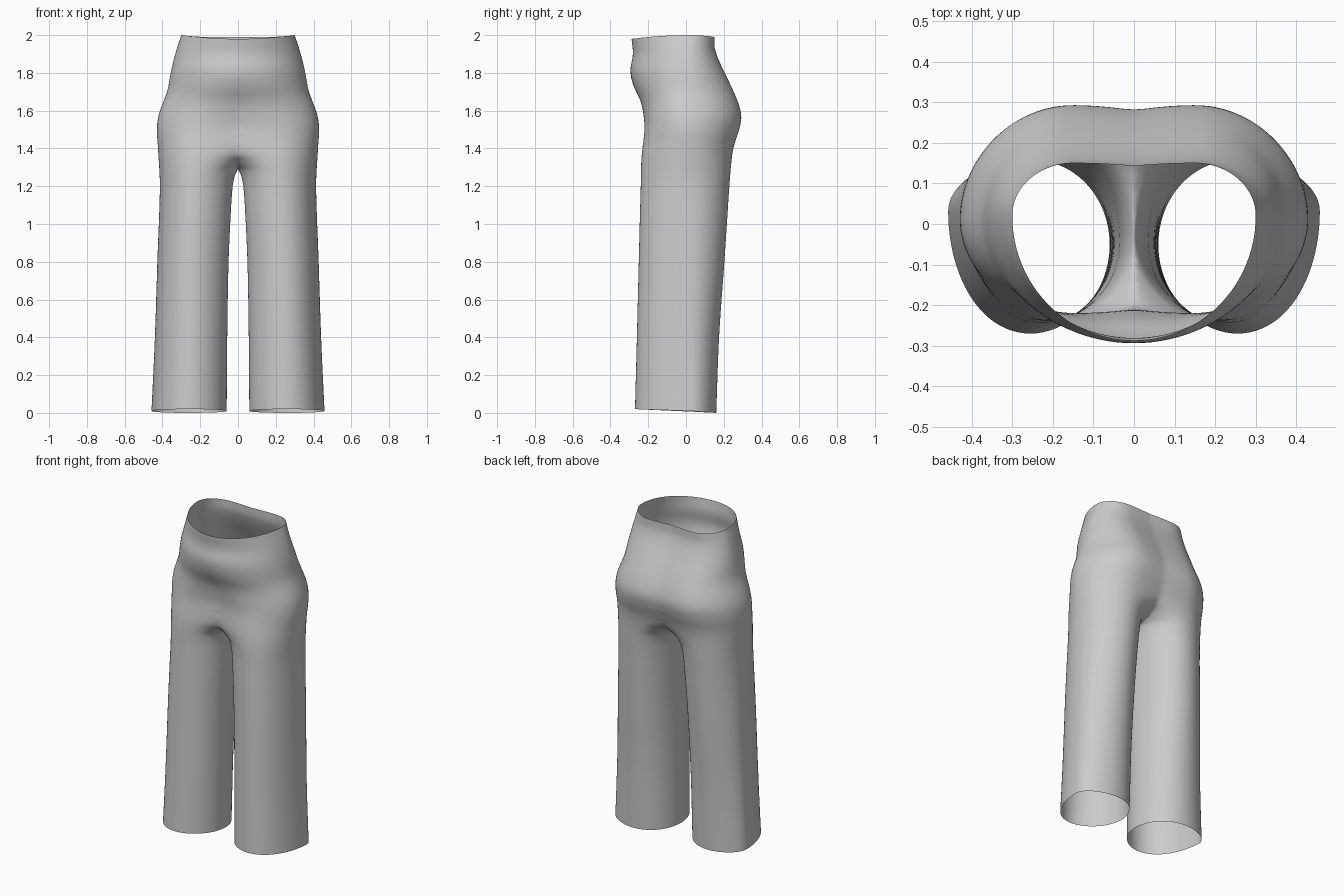
import bpy, bmesh, math

if "Cube" in bpy.data.objects:
    bpy.data.objects.remove(bpy.data.objects["Cube"])

# Contours of the right half, each as (height, value) pairs
OUTER_X = [(0, .458), (.4, .44), (.8, .427), (1.2, .414), (1.4, .424), (1.5, .43), (1.57, .423),
           (1.65, .395), (1.7, .375), (1.8, .357), (1.9, .333), (2, .30)]
INNER_X = [(0, .06), (.4, .057), (.8, .05), (1.1, .036), (1.2, .028), (1.25, .018), (1.28, .006),
           (1.295, -.005), (1.34, -.08), (1.38, -.2), (1.45, -.33), (1.57, -.34), (1.8, -.36), (2, -.3)]
FRONT_Y = [(0, -.27), (.4, -.26), (.8, -.25), (1.2, -.24), (1.35, -.236), (1.5, -.22), (1.57, -.224),
           (1.65, -.24), (1.73, -.278), (1.82, -.296), (1.91, -.281), (2, -.288)]
BACK_Y = [(0, .16), (.4, .175), (.8, .203), (1.2, .23), (1.35, .243), (1.42, .256), (1.5, .282),
          (1.57, .295), (1.65, .274), (1.75, .23), (1.85, .183), (1.93, .154), (2, .15)]
FRONT_CX = [(0, .255), (1.2, .22), (1.5, .15), (1.6, .09), (1.7, .03), (1.8, 0), (2, 0)]
BACK_CX = [(0, .265), (1.2, .22), (1.57, .15), (2, .15)]
OUTER_Y = [(0, .03), (1.2, .02), (1.57, .01), (2, .02)]
INNER_Y = [(0, -.05), (1.2, -.04), (1.5, 0), (2, .02)]


def curve(points, z):
    """Smooth interpolation through (z, value) pairs."""
    def slope(k):
        a, b = points[max(k - 1, 0)], points[min(k + 1, len(points) - 1)]
        return (b[1] - a[1]) / (b[0] - a[0])
    k = 0
    while k < len(points) - 2 and z > points[k + 1][0]:
        k += 1
    (z0, v0), (z1, v1) = points[k], points[k + 1]
    h = z1 - z0
    t = (z - z0) / h
    return ((2*t**3 - 3*t**2 + 1) * v0 + (t**3 - 2*t**2 + t) * h * slope(k)
            + (3*t**2 - 2*t**3) * v1 + (t**3 - t**2) * h * slope(k + 1))


def ring(z, count):
    """Closed cross-section around one leg; above the crotch it crosses x = 0."""
    xo, xi, yf, yb, cf, cb, yo, yi = (curve(p, z) for p in (
        OUTER_X, INNER_X, FRONT_Y, BACK_Y, FRONT_CX, BACK_CX, OUTER_Y, INNER_Y))
    top, hem = max(0, (z - 1.75) / .25), max(0, 1 - z / .3)
    for i in range(count):
        a = 2 * math.pi * i / count
        c, s = math.cos(a), math.sin(a)
        cx = cf if s < 0 else cb
        x = cx + c * ((xo - cx) if c > 0 else (cx - xi))
        yc = (yo + yi) / 2 + c * (yo - yi) / 2
        y = yc + s * ((yb - yc) if s > 0 else (yc - yf))
        drop = top * s * s * (.02 if s < 0 else .01)
        yield x, y, z - drop + hem * .01 * (1 - s)


# Trouser shell: loft the rings, cut at the centre plane and mirror
COUNT = 96
heights = ([i * .04 for i in range(30)] + [1.2 + i * .0075 for i in range(40)]
           + [1.5 + i * .02 for i in range(26)])
bm = bmesh.new()
rows = [[bm.verts.new(p) for p in ring(z, COUNT)] for z in heights]
for lo, hi in zip(rows, rows[1:]):
    for i in range(COUNT):
        j = (i + 1) % COUNT
        bm.faces.new((lo[i], lo[j], hi[j], hi[i]))
bmesh.ops.bisect_plane(bm, geom=bm.verts[:] + bm.edges[:] + bm.faces[:], dist=1e-5,
                       plane_co=(0, 0, 0), plane_no=(1, 0, 0), clear_inner=True)
mesh = bpy.data.meshes.new("trousers")
bm.to_mesh(mesh)
bm.free()
trousers = bpy.data.objects.new("trousers", mesh)
bpy.context.collection.objects.link(trousers)

# Soften the centre seam while keeping waist and hems in place
group = trousers.vertex_groups.new(name="soft_area")
group.add([v.index for v in mesh.vertices if 1.1 < v.co.z < 1.93], 1, 'REPLACE')
mirror = trousers.modifiers.new("mirror", 'MIRROR')
mirror.use_clip = True
mirror.merge_threshold = .0005
smooth = trousers.modifiers.new("soften", 'SMOOTH')
smooth.factor = .5
smooth.iterations = 8
smooth.vertex_group = group.name
for p in mesh.polygons:
    p.use_smooth = True
